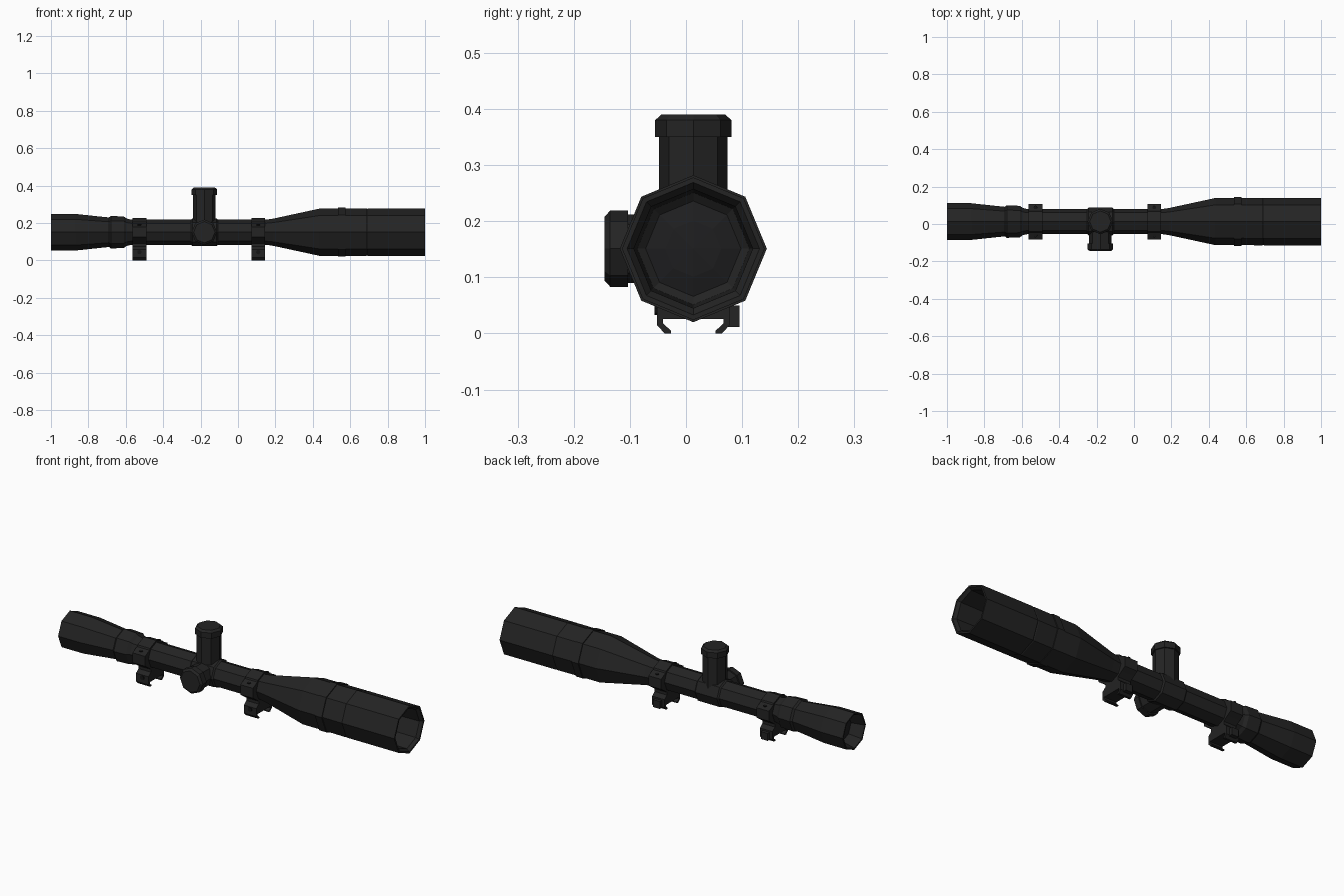
import bpy, bmesh, math
from mathutils import Vector

if "Cube" in bpy.data.objects:
    bpy.data.objects.remove(bpy.data.objects["Cube"])

CY, CZ = 0.013, 0.151      # optical axis
TX = -0.18                 # turret station


def material(name, rgb):
    m = bpy.data.materials.new(name)
    m.diffuse_color = (*rgb, 1)
    m.use_nodes = True
    m.node_tree.nodes["Principled BSDF"].inputs["Base Color"].default_value = m.diffuse_color
    return m


BODY = material("matte black", (0.017, 0.017, 0.017))
GLASS = material("dark glass", (0.013, 0.013, 0.014))
STEEL = material("screw black", (0.008, 0.008, 0.008))


def finish(name, bm, mat):
    bmesh.ops.recalc_face_normals(bm, faces=bm.faces)
    me = bpy.data.meshes.new(name)
    bm.to_mesh(me)
    bm.free()
    me.materials.append(mat)
    ob = bpy.data.objects.new(name, me)
    bpy.context.collection.objects.link(ob)
    return ob


def lathe(name, profile, origin, axis, mat=BODY, n=8):
    """Revolve (distance, radius) pairs about an axis; radius 0 closes an end."""
    axis, origin = Vector(axis), Vector(origin)
    u = Vector((0, 1, 0)) if abs(axis.y) < 0.5 else Vector((1, 0, 0))
    v = axis.cross(u)
    bm = bmesh.new()
    rings = []
    for t, r in profile:
        c = origin + axis * t
        if r == 0:
            rings.append([bm.verts.new(c)] * n)
        else:
            rings.append([bm.verts.new(c + r * (math.cos(a) * u + math.sin(a) * v))
                          for a in (2 * math.pi * i / n for i in range(n))])
    for a, b in zip(rings, rings[1:]):
        for i in range(n):
            j = (i + 1) % n
            vs = list(dict.fromkeys((a[i], a[j], b[j], b[i])))
            if len(vs) > 2:
                bm.faces.new(vs)
    return finish(name, bm, mat)


def extrude_yz(name, pts, x0, x1, mat=BODY):
    """Extrude a (y, z) outline along x."""
    bm = bmesh.new()
    a = [bm.verts.new((x0, y, z)) for y, z in pts]
    b = [bm.verts.new((x1, y, z)) for y, z in pts]
    bm.faces.new(a)
    bm.faces.new(b)
    for i in range(len(pts)):
        j = (i + 1) % len(pts)
        bm.faces.new((a[i], a[j], b[j], b[i]))
    return finish(name, bm, mat)


X = (1, 0, 0)
AX = (0, CY, CZ)

# main tube with hollow eyepiece and hollow objective hood
lathe("scope_tube", [
    (-0.93, 0), (-0.93, 0.072), (-0.99, 0.086), (-1.0, 0.09), (-1.0, 0.098),
    (-0.87, 0.098), (-0.73, 0.083), (-0.69, 0.079), (-0.68, 0.087), (-0.61, 0.084),
    (-0.595, 0.073), (-0.57, 0.067), (0.15, 0.067), (0.19, 0.073), (0.435, 0.126),
    (0.535, 0.126), (0.535, 0.131), (0.575, 0.131), (0.575, 0.126), (0.685, 0.127),
    (0.69, 0.125), (0.695, 0.127), (1.0, 0.127), (1.0, 0.118), (0.985, 0.106),
    (0.75, 0.1), (0.74, 0.085), (0.74, 0)], AX, X)

# lenses
lathe("objective_lens", [(0.741, 0.085), (0.75, 0.05), (0.754, 0)], AX, X, GLASS)
lathe("eyepiece_lens", [(-0.931, 0.071), (-0.937, 0.04), (-0.94, 0)], AX, X, GLASS)

# turret saddle and adjustment knobs
lathe("turret_saddle", [(-0.25, 0), (-0.25, 0.067), (-0.243, 0.074), (-0.115, 0.074),
                        (-0.108, 0.067), (-0.108, 0)], AX, X)


def knob(name, neck, end, axis):
    lathe(name, [(0, 0), (0, 0.061), (neck, 0.061), (neck, 0.068), (end - 0.01, 0.068),
                 (end, 0.057), (end, 0)], (TX, CY, CZ), axis)


knob("elevation_turret", 0.199, 0.239, (0, 0, 1))
knob("side_focus_knob", 0.116, 0.158, (0, -1, 0))

# mounting rings
for label, x in (("rear", -0.527), ("front", 0.108)):
    x0, x1 = x - 0.037, x + 0.037
    lathe(label + "_ring", [(x0, 0.06), (x0, 0.076), (x1, 0.076), (x1, 0.06)], AX, X)
    # clamping flanges and pedestal, tapering to a waist above the base
    half = [(0.05, 0.2), (0.095, 0.178), (0.095, 0.125), (0.07, 0.108), (0.045, 0.09),
            (0.045, 0.075), (0.065, 0.058), (0.065, 0.026)]
    outline = [(CY + y, z) for y, z in half] + [(CY - y, z) for y, z in reversed(half)]
    extrude_yz(label + "_mount", outline, x0, x1)
    for s, side in ((-1, "left"), (1, "right")):
        # rail hooks
        hook = [(0.065, 0.03), (0.065, 0.015), (0.051, 0), (0.04, 0), (0.04, 0.005),
                (0.054, 0.018), (0.054, 0.03)]
        extrude_yz(f"{label}_{side}_rail_hook", [(CY + s * y, z) for y, z in hook], x0, x1)
        # ring screw on the sloping shoulder
        d = Vector((0, s * 0.44, 0.9)).normalized()
        lathe(f"{label}_{side}_ring_screw", [(0, 0.011), (0.004, 0.011), (0.004, 0)],
              (x, CY + s * 0.073, 0.188), d, STEEL)
    # rail clamp bar and its screw on the back
    bar = [(0.07, 0.011), (0.095, 0.011), (0.095, 0.05), (0.07, 0.05)]
    extrude_yz(label + "_clamp_bar", bar, x - 0.02, x + 0.02)
    lathe(label + "_clamp_screw", [(0, 0.012), (0.004, 0.012), (0.004, 0)],
          (x, CY - 0.065, 0.045), (0, -1, 0), STEEL)
